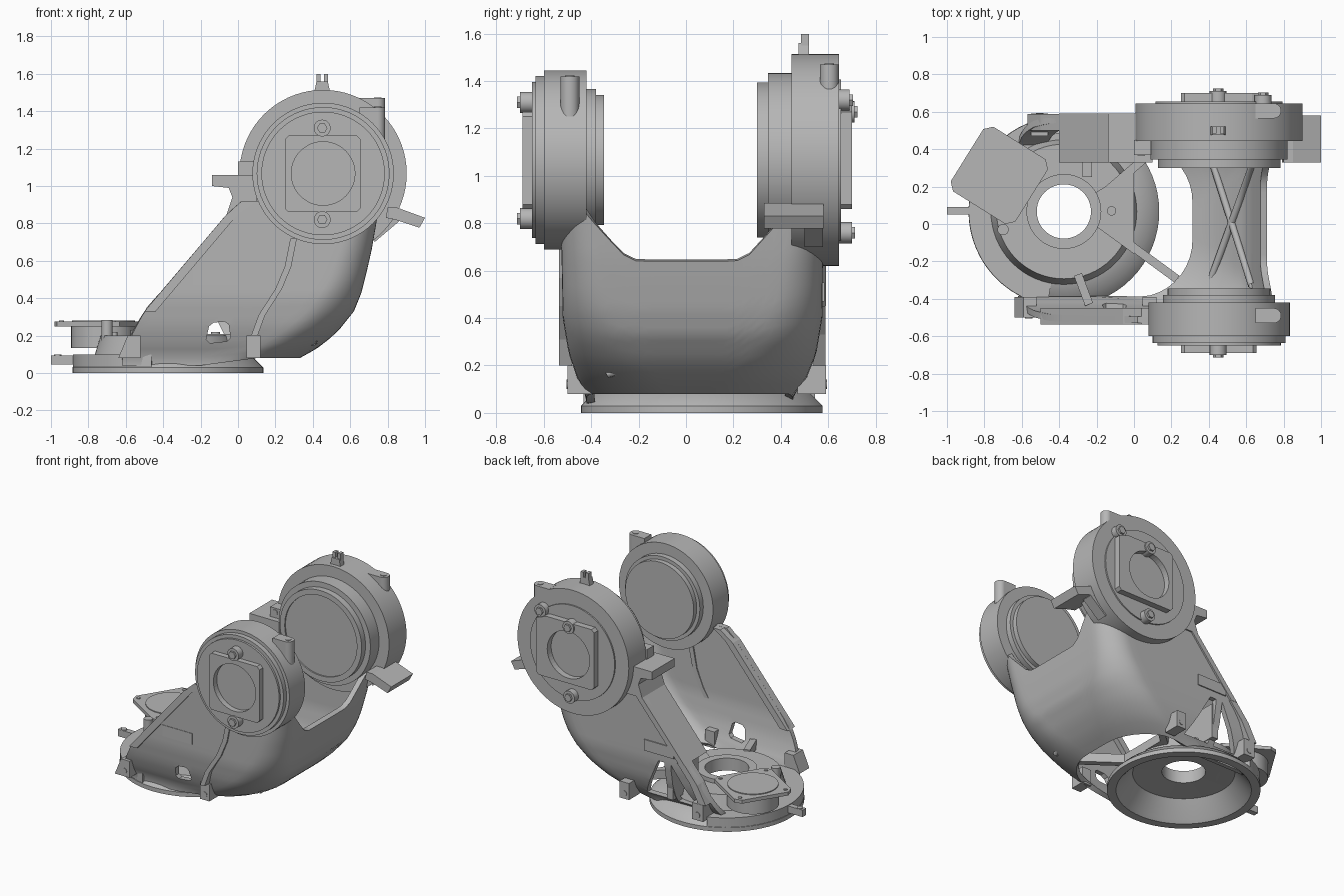
import bpy, bmesh, math
from mathutils import Vector

if "Cube" in bpy.data.objects:
    bpy.data.objects.remove(bpy.data.objects["Cube"])

grey = bpy.data.materials.new("cast grey")
grey.use_nodes = True
grey.diffuse_color = (0.47, 0.47, 0.47, 1)
grey.node_tree.nodes["Principled BSDF"].inputs["Base Color"].default_value = grey.diffuse_color


def finish(name, bm, recalc=True):
    if recalc:
        bmesh.ops.recalc_face_normals(bm, faces=bm.faces)
    me = bpy.data.meshes.new(name)
    bm.to_mesh(me)
    bm.free()
    me.materials.append(grey)
    ob = bpy.data.objects.new(name, me)
    bpy.context.collection.objects.link(ob)
    return ob


def smooth(ob):
    bpy.ops.object.select_all(action="DESELECT")
    ob.select_set(True)
    bpy.context.view_layer.objects.active = ob
    bpy.ops.object.shade_smooth_by_angle(angle=math.radians(32))


def prism(name, pts, lo, hi, axis="Y"):
    """Extrude an outline along y (x, z points) or z (x, y points)."""
    bm = bmesh.new()
    place = (lambda p, h: (p[0], h, p[1])) if axis == "Y" else (lambda p, h: (p[0], p[1], h))
    a = [bm.verts.new(place(p, lo)) for p in pts]
    b = [bm.verts.new(place(p, hi)) for p in pts]
    bm.faces.new(a)
    bm.faces.new(b)
    for i in range(len(pts)):
        j = (i + 1) % len(pts)
        bm.faces.new((a[i], a[j], b[j], b[i]))
    return finish(name, bm)


def rect(x0, x1, z0, z1):
    return [(x0, z0), (x1, z0), (x1, z1), (x0, z1)]


def strip(name, path, width, lo, hi):
    return prism(name, path + [(x + width, z) for x, z in reversed(path)], lo, hi)


def beam(name, a, b, width, lo, hi):
    """Straight floor rib between two plan points."""
    a, b = Vector(a), Vector(b)
    n = (b - a).orthogonal().normalized() * width / 2
    return prism(name, [a + n, b + n, b - n, a - n], lo, hi, "Z")


def lathe(name, profile, centre, axis="Z", seg=64, start=0, sweep=360, closed=False):
    """Spin (radius, height) points; open profiles get end caps."""
    bm = bmesh.new()
    full = sweep == 360
    rings = []
    for k in range(seg if full else seg + 1):
        a = math.radians(start + sweep * k / seg)
        ring = []
        for r, h in profile:
            u, v = centre[0] + r * math.cos(a), centre[1] + r * math.sin(a)
            ring.append(bm.verts.new((u, h, v) if axis == "Y" else (u, v, h)))
        rings.append(ring)
    n = len(profile)
    for k in range(seg):
        p, q = rings[k], rings[(k + 1) % len(rings)]
        for i in range(n if closed else n - 1):
            j = (i + 1) % n
            bm.faces.new((p[i], p[j], q[j], q[i]))
    if not closed:
        bm.faces.new([r[0] for r in rings])
        bm.faces.new([r[-1] for r in rings])
    elif not full:
        bm.faces.new(rings[0])
        bm.faces.new(rings[-1])
    ob = finish(name, bm)
    smooth(ob)
    return ob


def rod(name, centre, r, lo, hi, axis="Y", seg=24):
    return lathe(name, [(r, lo), (r, hi)], centre, axis, seg)


def table(pairs, z):
    if z <= pairs[0][0]:
        return pairs[0][1]
    for (a, u), (b, v) in zip(pairs, pairs[1:]):
        if z <= b:
            return u + (v - u) * (z - a) / (b - a)
    return pairs[-1][1]


# Shell: U-shaped wall, height against each side's position
LEFT = [(.08, -.62), (.2, -.57), (.33, -.5), (.85, -.06), (.92, .02)]
RIGHT = [(.08, .33), (.13, .42), (.18, .485), (.23, .54), (.33, .62), (.43, .66), (.55, .69), (.66, .715), (.92, .76)]
FRONT = [(.08, -.42), (.11, -.44), (.15, -.46), (.25, -.495), (.4, -.52), (.92, -.53)]
REAR = [(.08, .45), (.11, .48), (.15, .51), (.25, .55), (.4, .575), (.92, .58)]


def outline(z):
    xl, xr, yf, yb = (table(t, z) for t in (LEFT, RIGHT, FRONT, REAR))
    r = table([(.08, .34), (.5, .19), (.92, .13)], z)
    arc = [math.radians(90 * i / 10) for i in range(11)]
    side = [(xl + (xr - r - xl) * i / 14, yf) for i in range(14)]
    back = [(xr - r - (xr - r - xl) * i / 14, yb) for i in range(1, 15)]
    c1 = [(xr - r + r * math.sin(a), yf + r - r * math.cos(a)) for a in arc]
    c2 = [(xr - r + r * math.cos(a), yb - r + r * math.sin(a)) for a in arc]
    mid = [(xr, yf + r + (yb - yf - 2 * r) * i / 16) for i in range(1, 16)]
    return side + c1 + mid + c2 + back


tops = [table([(.22, .64), (.28, .67), (.44, .88), (.5, .92)], abs(y)) for x, y in outline(.75)]
feet = [table([(-.2, .04), (.1, .08)], x) for x, y in outline(.08)]
bm = bmesh.new()
rows = []
for k in range(21):
    row = []
    for i, (low, top) in enumerate(zip(feet, tops)):
        z = low + (top - low) * k / 20
        row.append(bm.verts.new((*outline(z)[i], z)))
    rows.append(row)
for p, q in zip(rows, rows[1:]):
    for i in range(len(tops) - 1):
        bm.faces.new((p[i], p[i + 1], q[i + 1], q[i]))
shell = finish("shell_wall", bm, recalc=False)
mod = shell.modifiers.new("thickness", "SOLIDIFY")
mod.thickness, mod.offset = .036, -1

# Openings in the shell walls
cuts = [
    prism("cut", [(-.17, .18), (-.15, .16), (-.06, .17), (-.04, .19), (-.05, .26), (-.07, .275), (-.13, .27), (-.155, .25)], -.7, -.3),
    prism("cut", [(-.46, .12), (-.28, .12), (-.28, .42)], .3, .8),
    prism("cut", [(-.23, .12), (-.03, .12), (-.18, .42), (-.23, .42)], .3, .8),
]
for c in cuts:
    c.hide_render = True
    m = shell.modifiers.new("opening", "BOOLEAN")
    m.operation, m.object, m.solver = "DIFFERENCE", c, "EXACT"
bpy.context.view_layer.update()
shell.data = bpy.data.meshes.new_from_object(shell.evaluated_get(bpy.context.evaluated_depsgraph_get()))
shell.modifiers.clear()
for c in cuts:
    bpy.data.objects.remove(c)
smooth(shell)

# Raised edge rails and the curved rib
strip("front_edge_rail", [(-.5, .33), (-.06, .85), (.04, .92)], .06, -.536, -.45)
strip("rear_edge_flange", [(-.4, .45), (-.06, .85), (.04, .92)], .05, .33, .59)
strip("rear_edge_rail", [(-.57, .2), (-.5, .33), (-.4, .45)], .06, .5, .588)
strip("front_curved_rib", [(.07, .2), (.11, .31), (.2, .45), (.25, .57), (.28, .72)], .035, -.535, -.48)
for s, y in ((-.12, -.522), (-.19, .58)):
    strip("sign_plate", [(s - .12, .47), (s - .12, .55)], .24, y - .004, y + .004)

# Crossed ribs inside the sloping back
for x0, x1 in ((.4, .64), (.63, .42)):
    cu = bpy.data.curves.new("cross_rib", "CURVE")
    cu.dimensions, cu.bevel_depth, cu.bevel_resolution = "3D", .02, 1
    sp = cu.splines.new("POLY")
    sp.points.add(12)
    inverse = [(x - .04, z + .02) for z, x in RIGHT]
    for i, pt in enumerate(sp.points):
        x = x0 + (x1 - x0) * i / 12
        pt.co = (x, -.33 + .66 * i / 12, table(inverse, x), 1)
    cu.materials.append(grey)
    bpy.context.collection.objects.link(bpy.data.objects.new("cross_rib", cu))

# Round base with conical recess, raised dome and central hole
BASE = (-.375, .067)
lathe("base_ring", [(.145, .23), (.2, .23), (.2, .2), (.36, .2), (.39, .1), (.46, .08), (.51, .03), (.51, 0),
                    (.45, 0), (.43, .02), (.34, .13), (.145, .14)], BASE, closed=True)
lathe("base_deck", [(.44, .03), (.508, .03), (.508, .1), (.385, .1), (.4, .085)], BASE, seg=36, start=110, sweep=150, closed=True)
prism("base_web", [(-.22, .16), (-.22, 0), (0, -.16), (0, .29)], .145, .21, "Z")
rod("web_boss", (-.12, .07), .025, .2, .22, "Z")
beam("floor_rib", (-.2, .02), (.23, -.295), .045, .145, .21)
beam("floor_rib", (-.2, .13), (.09, .38), .045, .145, .21)
beam("floor_rib", (-.3, -.27), (-.24, -.43), .045, .145, .21)
beam("rear_floor_rib", (-.25, .25), (-.25, .54), .05, .145, .4)
prism("base_lug", rect(-1, -.85, .05, .09), .045, .095, "Z")
rod("base_lug_bolt", (-.965, .07), .02, .045, .1, "Z")
rod("deck_boss", (-.7, -.03), .03, .14, .285, "Z")
rod("deck_boss_small", (-.66, .04), .015, .15, .22, "Z")

# Motor mount with a tilted square plate
MOUNT = (-.72, .26)
rod("motor_housing", MOUNT, .172, .135, .26, "Z", 48)
corners = []
for k in range(4):
    for d in (-6, 6):
        a = math.radians(103 + 90 * k + d)
        corners.append((MOUNT[0] + .262 * math.cos(a), MOUNT[1] + .262 * math.sin(a)))
prism("motor_plate", corners, .25, .275, "Z")
rod("motor_disc", MOUNT, .168, .27, .281, "Z", 48)
for k in range(4):
    a = math.radians(103 + 90 * k)
    rod("motor_bolt", (MOUNT[0] + .23 * math.cos(a), MOUNT[1] + .23 * math.sin(a)), .013, .27, .28, "Z", 12)

# Mounting feet along the lower edges
for x0, x1, slant, y0, y1 in ((-.64, -.52, .05, -.5, -.39), (.045, .12, 0, -.5, -.39),
                              (-.55, -.46, 0, .47, .59), (.045, .12, 0, .47, .59)):
    prism("foot", [(x0, .08), (x1, .08), (x1, .2), (x0 + slant, .2)], y0, y1)
    outer = y0 if y0 < 0 else y1
    rod("foot_bolt", ((x0 + x1) / 2 + slant / 3, .12), .02, outer - .004, outer + .004)

# Bearing drums
AXLE = (.455, 1.067)
lathe("front_drum", [(.275, -.345), (.275, -.38), (.3, -.38), (.3, -.42), (.378, -.42), (.378, -.6), (.355, -.6),
                     (.355, -.635), (.33, -.635), (.33, -.65)], AXLE, "Y", 72)
lathe("rear_drum", [(.29, .31), (.29, .3), (.328, .3), (.328, .345), (.367, .345), (.367, .445), (.447, .445), (.447, .645),
                    (.34, .645), (.34, .655)], AXLE, "Y", 72)


def cover(name, outline_pts, y0, y1):
    """Cover plate with a raised rim around a round recess."""
    bm = bmesh.new()
    n = 48
    hole = [(AXLE[0] + .17 * math.cos(2 * math.pi * k / n), AXLE[1] + .17 * math.sin(2 * math.pi * k / n)) for k in range(n)]
    for loop in (outline_pts, hole):
        vs = [bm.verts.new((x, y1, z)) for x, z in loop]
        for i in range(len(vs)):
            bm.edges.new((vs[i - 1], vs[i]))
    bmesh.ops.triangle_fill(bm, edges=bm.edges[:], use_beauty=True)
    ext = bmesh.ops.extrude_face_region(bm, geom=bm.faces[:])
    bmesh.ops.translate(bm, verts=[v for v in ext["geom"] if isinstance(v, bmesh.types.BMVert)], vec=(0, y0 - y1, 0))
    finish(name, bm)


cover("front_cover", [(.25, .88), (.27, .86), (.635, .86), (.655, .88), (.655, 1.25), (.635, 1.27), (.27, 1.27), (.25, 1.25)], -.64, -.69)
cover("rear_cover", [(.25, .88), (.27, .86), (.695, .86), (.715, .88), (.715, 1.27), (.63, 1.3), (.27, 1.3), (.25, 1.28)], .65, .7)
for x, z, inner, outer in ((.45, 1.31, -.64, -.7), (.45, .82, -.64, -.7),
                           (.45, .76, .64, .7), (.45, 1.27, .64, .71), (.69, 1.32, .64, .69)):
    rod("bolt_boss", (x, z), .045, inner, outer)
    rod("bolt_head", (x, z), .028, outer, outer + math.copysign(.014, outer), seg=6)

# Upright ports on the drum rims
for y, z0, z1 in ((-.49, 1.25, 1.42), (.605, 1.26, 1.47)):
    rod("rim_port", (.747, y), .04, z0, z1, "Z")
    prism("rim_port_web", rect(.65, .747, z0, z1), y - .04, y + .04)
    rod("rim_port_bolt", (.747, y), .02, z1, z1 + .004, "Z", 16)

# Lifting eye, side lug and stop blocks on the rear drum
prism("eye_base", [(.405, 1.49), (.495, 1.49), (.48, 1.56), (.42, 1.56)], .475, .52)
for x in (.42, .46):
    prism("eye_prong", rect(x, x + .022, 1.54, 1.598), .485, .52)
prism("side_lug", rect(0, .09, 1.06, 1.13), .37, .45)
rod("side_lug_pin", (.04, 1.1), .02, .365, .455)
prism("left_stop", [(-.14, 1.0), (-.05, .99), (-.03, .94), (-.06, .85), (.1, .85), (.1, 1.06), (-.14, 1.06)], .33, .59)
prism("right_stop", [(.79, .83), (.84, .82), (.97, .777), (1, .83), (.85, .885), (.8, .885)], .33, .58)
prism("right_stop_web", [(.73, .7), (.86, .81), (.86, .885), (.82, .97), (.7, .9)], .5, .578)
